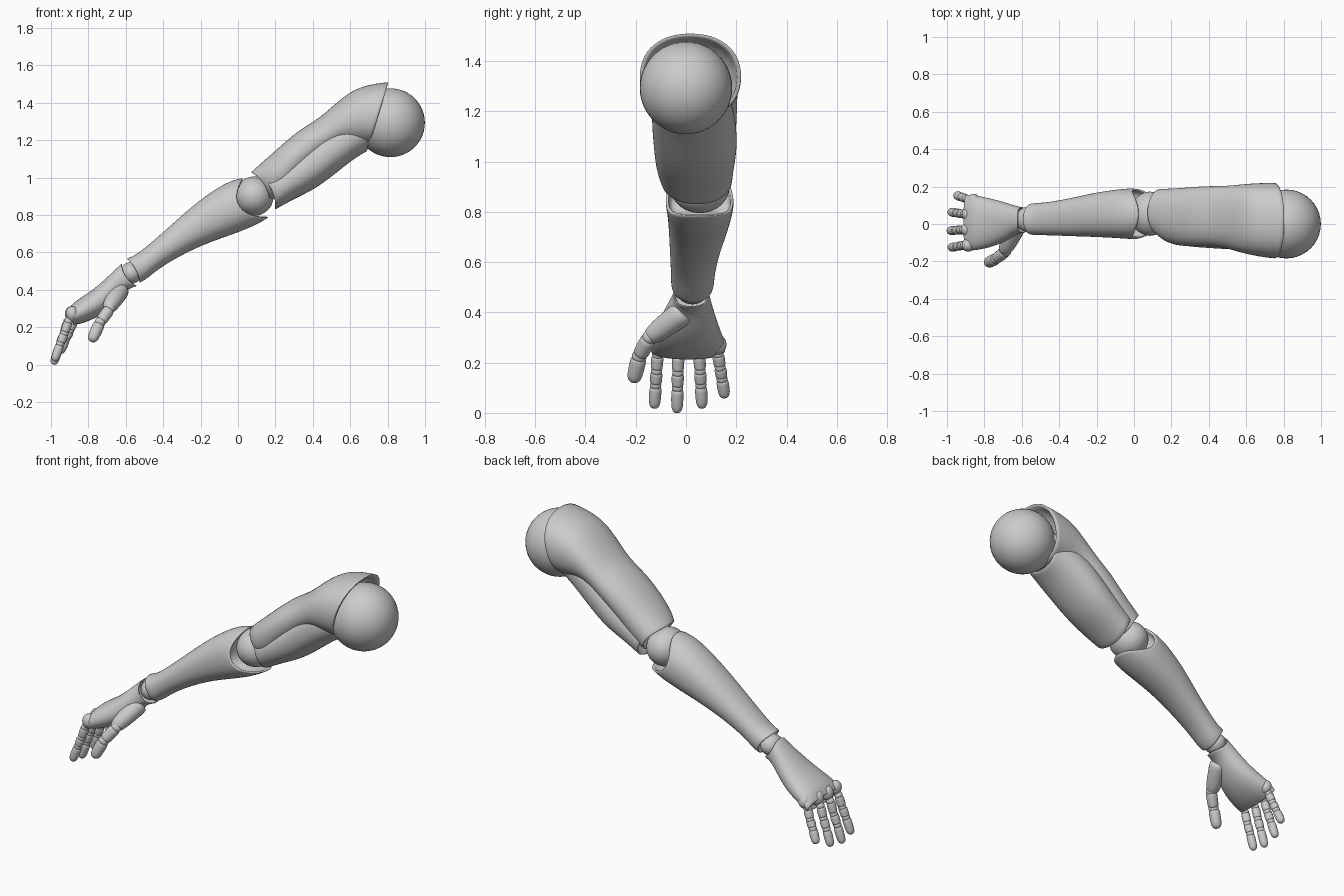
import bpy, bmesh, math
from mathutils import Vector

if "Cube" in bpy.data.objects:
    bpy.data.objects.remove(bpy.data.objects["Cube"])

grey = bpy.data.materials.new("matte_grey")
grey.use_nodes = True
grey.diffuse_color = (0.6, 0.6, 0.6, 1)
grey.node_tree.nodes["Principled BSDF"].inputs["Base Color"].default_value = (0.6, 0.6, 0.6, 1)
SIDES = 20


def finish(name, bm, levels):
    bmesh.ops.recalc_face_normals(bm, faces=bm.faces)
    mesh = bpy.data.meshes.new(name)
    bm.to_mesh(mesh)
    bm.free()
    for poly in mesh.polygons:
        poly.use_smooth = True
    mesh.materials.append(grey)
    obj = bpy.data.objects.new(name, mesh)
    bpy.context.collection.objects.link(obj)
    if levels:
        sub = obj.modifiers.new("smooth", 'SUBSURF')
        sub.levels = sub.render_levels = levels
    return obj


def skin(name, rings, levels=2, creased=()):
    """Bridge closed rings into a capped tube; creased rings stay sharp."""
    bm = bmesh.new()
    crease = bm.edges.layers.float.new("crease_edge")
    loops = [[bm.verts.new(p) for p in ring] for ring in rings]
    n = len(loops[0])
    for a, b in zip(loops, loops[1:]):
        for i in range(n):
            bm.faces.new((a[i], a[(i + 1) % n], b[(i + 1) % n], b[i]))
    bm.faces.new(loops[0])
    bm.faces.new(loops[-1])
    for k in creased:
        for i in range(n):
            bm.edges.get((loops[k][i], loops[k][(i + 1) % n]))[crease] = 0.85
    return finish(name, bm, levels)


def section(top, bottom, y0, y1, bow=(0, 0), power=0.9):
    """Rounded ring between a top and a bottom point; bow shifts its sides."""
    top, bottom = Vector((top[0], 0, top[1])), Vector((bottom[0], 0, bottom[1]))
    mid, half = (top + bottom) / 2, (top - bottom) / 2
    ring = []
    for i in range(SIDES):
        c, s = math.cos(math.tau * i / SIDES), math.sin(math.tau * i / SIDES)
        cp = math.copysign(abs(c) ** power, c)
        sp = math.copysign(abs(s) ** power, s)
        p = mid + half * cp + Vector((bow[0], 0, bow[1])) * s * s
        p.y = (y0 + y1) / 2 + sp * (y1 - y0) / 2
        ring.append(p)
    return ring


def inset(ring, scale, shift):
    """Smaller copy of a ring moved into the shell, for a hollow end."""
    mid = sum(ring, Vector()) / len(ring)
    return [mid + (p - mid) * scale + Vector(shift) for p in ring]


def shell(name, sections, start, end):
    """Lofted limb shell with a recessed socket at each end."""
    rings = [section(*s) for s in sections]
    rings = [inset(rings[0], 0.88, start), inset(rings[0], 0.92, (0, 0, 0))] + rings
    rings += [inset(rings[-1], 0.92, (0, 0, 0)), inset(rings[-1], 0.88, end)]
    return skin(name, rings, creased=(1, 2, len(rings) - 3, len(rings) - 2))


def ball(name, centre, radii):
    bm = bmesh.new()
    bmesh.ops.create_uvsphere(bm, u_segments=40, v_segments=24, radius=1)
    for v in bm.verts:
        v.co = Vector(centre) + Vector(a * b for a, b in zip(v.co, radii))
    return finish(name, bm, 0)


def digit_bone(name, p, q, r0, r1, tip=False):
    """Tapered rounded finger piece from p to q."""
    p, q = Vector(p), Vector(q)
    axis = (q - p).normalized()
    u = axis.cross(Vector((0, 1, 0))).normalized()
    w = axis.cross(u)
    profile = [(0, .6), (.03, .95), (.2, 1), (.55, 1)]
    profile += [(.8, .95), (.94, .7), (1, .3)] if tip else [(.85, 1), (.97, .95), (1, .6)]
    rings = []
    for t, f in profile:
        r = (r0 + (r1 - r0) * t) * f
        rings.append([p.lerp(q, t) + (u * math.cos(math.tau * i / 12) + w * math.sin(math.tau * i / 12)) * r
                      for i in range(12)])
    return skin(name, rings, 1)


def digit(name, pts, r):
    """Chain of bones with ball joints between them."""
    for k, (a, b) in enumerate(zip(pts, pts[1:])):
        a, b = Vector(a), Vector(b)
        gap = (b - a).normalized() * 0.007
        last = k == len(pts) - 2
        ball(f"{name}_joint_{k + 1}", a, (r * .85,) * 3)
        digit_bone(f"{name}_bone_{k + 1}", a + gap, b if last else b - gap, r, r * .93, last)


# Joint balls
ball("shoulder_ball", (0.815, 0, 1.293), (0.184,) * 3)
ball("elbow_ball", (0.085, 0.055, 0.9), (0.105, 0.118, 0.105))
ball("wrist_ball", (-0.572, 0.025, 0.49), (0.058, 0.066, 0.058))

# Outer upper arm: shoulder cup tapering to the elbow
shell("upper_arm_outer", [
    ((0.805, 1.512), (0.70, 1.165), -0.187, 0.222),
    ((0.72, 1.503), (0.63, 1.165), -0.178, 0.222),
    ((0.62, 1.475), (0.54, 1.17), -0.158, 0.215),
    ((0.53, 1.405), (0.46, 1.12), -0.13, 0.205),
    ((0.43, 1.313), (0.38, 1.06), -0.117, 0.205),
    ((0.32, 1.253), (0.31, 0.99), -0.122, 0.20),
    ((0.20, 1.145), (0.25, 0.92), -0.118, 0.192),
    ((0.12, 1.075), (0.20, 0.89), -0.09, 0.19),
    ((0.07, 1.03), (0.17, 0.875), -0.062, 0.188, (0.02, 0.01)),
], (-0.1, 0, -0.03), (0.05, 0, 0.05))

# Inner upper arm, emerging below the outer plate
shell("upper_arm_inner", [
    ((0.72, 1.38), (0.69, 1.14), -0.12, 0.16),
    ((0.62, 1.35), (0.62, 1.10), -0.138, 0.18),
    ((0.50, 1.30), (0.51, 1.01), -0.138, 0.20),
    ((0.38, 1.19), (0.41, 0.935), -0.13, 0.207),
    ((0.25, 1.08), (0.30, 0.885), -0.122, 0.192),
    ((0.13, 1.0), (0.20, 0.828), -0.10, 0.185, (0.02, 0.01)),
], (-0.05, 0, -0.03), (0.05, 0, 0.05))

# Forearm with bowed elbow opening
shell("forearm", [
    ((0.025, 1.0), (0.165, 0.785), -0.082, 0.19, (-0.09, -0.05)),
    ((-0.04, 0.985), (0.09, 0.74), -0.082, 0.192, (-0.05, -0.03)),
    ((-0.13, 0.935), (-0.04, 0.69), -0.077, 0.187),
    ((-0.25, 0.845), (-0.18, 0.643), -0.07, 0.168),
    ((-0.37, 0.735), (-0.32, 0.575), -0.066, 0.137),
    ((-0.49, 0.63), (-0.43, 0.508), -0.061, 0.117),
    ((-0.55, 0.585), (-0.49, 0.455), -0.061, 0.113),
    ((-0.595, 0.567), (-0.525, 0.437), -0.058, 0.11, (0.012, 0.008)),
], (-0.06, 0, -0.04), (0.03, 0, 0.03))

# Hand: cuff, palm and knuckle edge
shell("palm", [
    ((-0.622, 0.54), (-0.54, 0.42), -0.05, 0.09, (-0.02, -0.01)),
    ((-0.65, 0.515), (-0.595, 0.40), -0.052, 0.095),
    ((-0.705, 0.462), (-0.64, 0.345), -0.085, 0.11),
    ((-0.77, 0.405), (-0.70, 0.285), -0.115, 0.13),
    ((-0.83, 0.365), (-0.775, 0.24), -0.135, 0.146),
    ((-0.885, 0.33), (-0.845, 0.215), -0.145, 0.158),
    ((-0.913, 0.285), (-0.88, 0.212), -0.142, 0.158),
], (-0.02, 0, -0.02), (0.02, 0, 0.02))

# Fingers: y position, outward spread, x shift, tip height
for name, y, spread, dx, tip in (
        ("index_finger", -0.112, -0.014, 0.0, 0.018), ("middle_finger", -0.03, -0.006, -0.005, 0.0),
        ("ring_finger", 0.052, 0.012, 0.0, 0.018), ("little_finger", 0.125, 0.03, 0.03, 0.06)):
    base, drop = Vector((-0.895 + dx, y, 0.25)), 0.25 - tip
    ball(name + "_knuckle", base + Vector((0.008, 0, 0.022)), (0.034, 0.036, 0.04))
    digit(name, [base + Vector((bx, spread * t, -drop * t)) for bx, t in
                 ((-0.012, 0.08), (-0.033, 0.36), (-0.055, 0.6), (-0.088, 1))], 0.026)

# Thumb mound and thumb
digit_bone("thumb_mound", (-0.625, -0.005, 0.405), (-0.70, -0.158, 0.29), 0.055, 0.042, True)
digit("thumb", [(-0.685, -0.145, 0.30), (-0.738, -0.186, 0.225), (-0.785, -0.21, 0.122)], 0.034)
